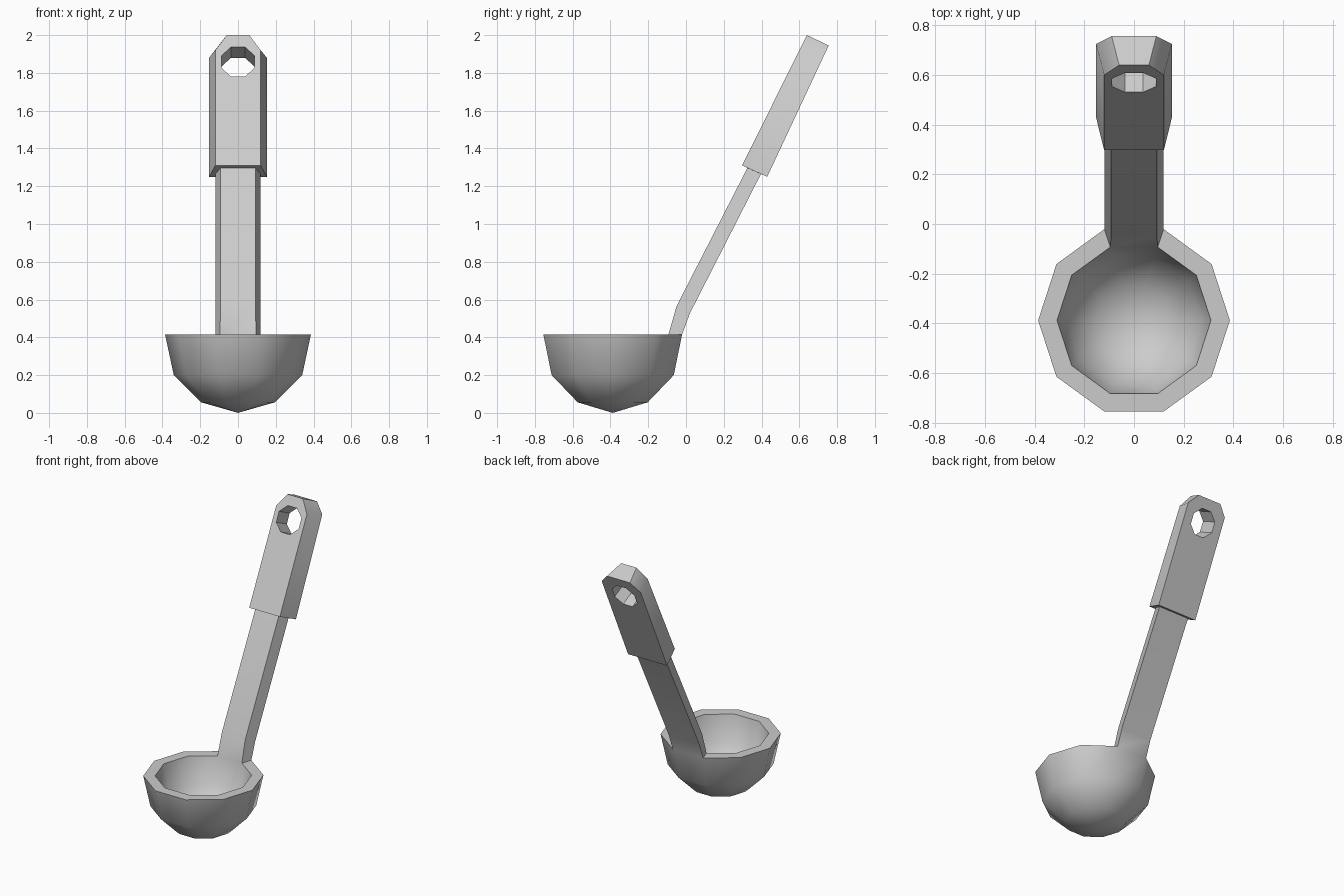
import bpy, bmesh, math
from mathutils import Vector, Matrix

if "Cube" in bpy.data.objects:
    bpy.data.objects.remove(bpy.data.objects["Cube"])

CY, N = -0.388, 10
bm = bmesh.new()


def ring(r, z):
    return [bm.verts.new((r * math.cos(i * math.tau / N),
                          CY + r * math.sin(i * math.tau / N), z)) for i in range(N)]


def bridge(a, b, skip=()):
    n = len(a)
    for i in range(n):
        if i not in skip:
            bm.faces.new((a[i], a[(i + 1) % n], b[(i + 1) % n], b[i]))


# Bowl: ten-sided shell, outer rings then inner rings
BACK = 2                                   # rim segment the handle grows from
outer = [ring(r, z) for r, z in ((0.195, 0.056), (0.34, 0.2), (0.386, 0.415))]
inner = [ring(r, z) for r, z in ((0.31, 0.415), (0.272, 0.235), (0.155, 0.12))]
rings = outer + inner
for k in range(len(rings) - 1):
    bridge(rings[k], rings[k + 1], (BACK,) if k == 2 else ())
for loop, z in ((rings[0], 0.0), (rings[-1], 0.08)):
    tip = bm.verts.new((0, CY, z))
    for i in range(N):
        bm.faces.new((loop[i], loop[(i + 1) % N], tip))

# Handle: loft of trapezoid sections, back (x, y, z) then front (x, y, z)
sections = [
    ((0.119, 0.022, 0.53), (0.092, -0.05, 0.565)),     # bend
    ((0.119, 0.397, 1.265), (0.092, 0.325, 1.297)),    # shaft end
    ((0.153, 0.43, 1.25), (0.12, 0.297, 1.31)),        # grip start
    ((0.153, 0.725, 1.88), (0.12, 0.60, 1.92)),        # grip shoulder
    ((0.09, 0.756, 1.945), (0.06, 0.64, 2.0)),         # grip tip
]
prev = [outer[2][BACK], outer[2][BACK + 1], inner[0][BACK + 1], inner[0][BACK]]
for (bx, by, bz), (fx, fy, fz) in sections:
    sec = [bm.verts.new(c) for c in ((bx, by, bz), (-bx, by, bz),
                                     (-fx, fy, fz), (fx, fy, fz))]
    bridge(prev, sec)
    prev = sec
bm.faces.new(prev)
bmesh.ops.recalc_face_normals(bm, faces=bm.faces)

me = bpy.data.meshes.new("ladle")
bm.to_mesh(me)
bm.free()
ladle = bpy.data.objects.new("ladle", me)
bpy.context.collection.objects.link(ladle)

# Hanging hole: octagonal cutter across the grip
normal = Vector((0, -0.897, 0.442))
along = Vector((0, 0.442, 0.897))
rot = Matrix((Vector((1, 0, 0)), along, normal)).transposed().to_4x4()
bm = bmesh.new()
bmesh.ops.create_cone(bm, cap_ends=True, segments=8, radius1=0.095, radius2=0.095, depth=0.5,
                      matrix=Matrix.Translation((0, 0.567, 1.86)) @ rot
                      @ Matrix.Rotation(math.pi / 8, 4, 'Z'))
bmesh.ops.recalc_face_normals(bm, faces=bm.faces)
cme = bpy.data.meshes.new("hole_cutter")
bm.to_mesh(cme)
bm.free()
cutter = bpy.data.objects.new("hole_cutter", cme)
bpy.context.collection.objects.link(cutter)
cutter.hide_render = True

mod = ladle.modifiers.new("hanging_hole", 'BOOLEAN')
mod.operation, mod.object, mod.solver = 'DIFFERENCE', cutter, 'EXACT'
bpy.context.view_layer.objects.active = ladle
ladle.select_set(True)
bpy.ops.object.modifier_apply(modifier=mod.name)
bpy.data.objects.remove(cutter)
bpy.ops.object.shade_smooth_by_angle(angle=math.radians(40))
